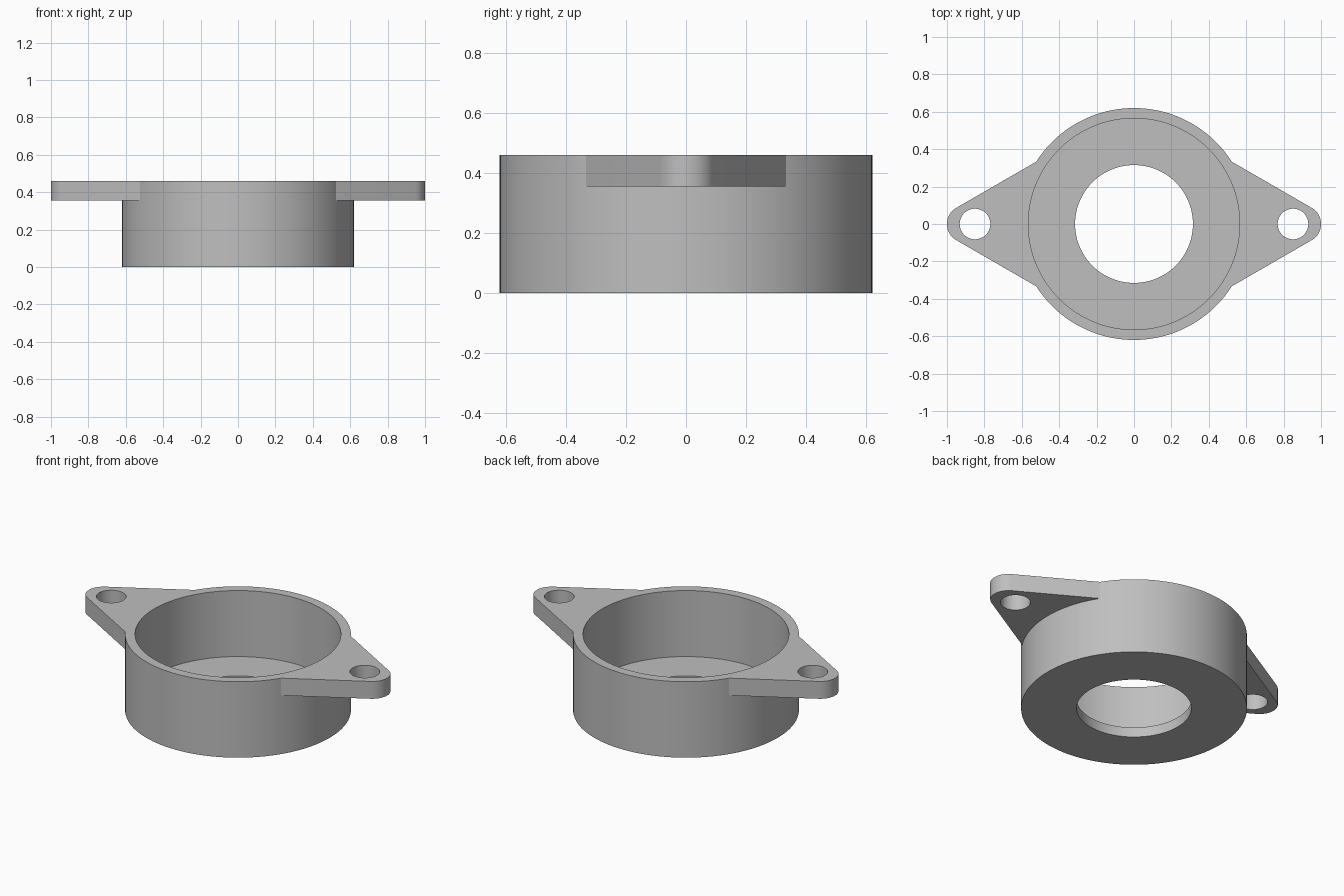
import bpy
import bmesh
from math import cos, sin, radians

cube = bpy.data.objects.get("Cube")
if cube:
    bpy.data.objects.remove(cube, do_unlink=True)

HEIGHT, FLOOR, EAR_BOTTOM = 0.46, 0.06, 0.355
OUTER, BORE, OPENING = 0.62, 0.565, 0.315
TIP_X, TIP_R = 0.9, 0.1
BOLT_X, BOLT_R = 0.85, 0.082

grey = bpy.data.materials.new("plain grey")
grey.use_nodes = True
colour = (0.52, 0.52, 0.52, 1)
grey.diffuse_color = colour
grey.node_tree.nodes["Principled BSDF"].inputs["Base Color"].default_value = colour


def prism(name, outline, low, high):
    """Extrude a flat outline from low to high."""
    bm = bmesh.new()
    base = bm.faces.new([bm.verts.new((x, y, low)) for x, y in outline])
    top = bmesh.ops.extrude_face_region(bm, geom=[base])["geom"]
    verts = [v for v in top if isinstance(v, bmesh.types.BMVert)]
    bmesh.ops.translate(bm, verts=verts, vec=(0, 0, high - low))
    bmesh.ops.recalc_face_normals(bm, faces=bm.faces)
    mesh = bpy.data.meshes.new(name)
    bm.to_mesh(mesh)
    bm.free()
    mesh.materials.append(grey)
    obj = bpy.data.objects.new(name, mesh)
    bpy.context.collection.objects.link(obj)
    return obj


def arc(cx, radius, start, end, steps):
    angles = [radians(start + (end - start) * i / steps) for i in range(steps + 1)]
    return [(cx + radius * cos(a), radius * sin(a)) for a in angles]


def circle(cx, radius, steps):
    return arc(cx, radius, 0, 360, steps)[:-1]


def combine(target, tool, operation):
    mod = target.modifiers.new(operation.lower(), "BOOLEAN")
    mod.operation = operation
    mod.solver = "EXACT"
    mod.object = tool
    bpy.context.view_layer.objects.active = target
    bpy.ops.object.modifier_apply(modifier=mod.name)
    bpy.data.objects.remove(tool, do_unlink=True)


# Round body
body = prism("flanged_bearing_cup", circle(0, OUTER, 128), 0, HEIGHT)

# Two pointed ears made as one plate running through the body
join = (0.523, 0.333)
right = [(join[0], -join[1])] + arc(TIP_X, TIP_R, -60, 60, 16) + [join]
left = [(-x, -y) for x, y in right]
combine(body, prism("ear_plate", right + left, EAR_BOTTOM, HEIGHT), "UNION")

# Wide bore, floor opening and bolt holes
combine(body, prism("bore_cutter", circle(0, BORE, 128), FLOOR, 1), "DIFFERENCE")
combine(body, prism("opening_cutter", circle(0, OPENING, 96), -1, 1), "DIFFERENCE")
for side in (-1, 1):
    hole = prism("bolt_cutter", circle(side * BOLT_X, BOLT_R, 48), -1, 1)
    combine(body, hole, "DIFFERENCE")

# Smooth curved walls with crisp rims
bpy.ops.object.select_all(action="DESELECT")
body.select_set(True)
bpy.context.view_layer.objects.active = body
bpy.ops.object.shade_smooth_by_angle(angle=radians(25))
